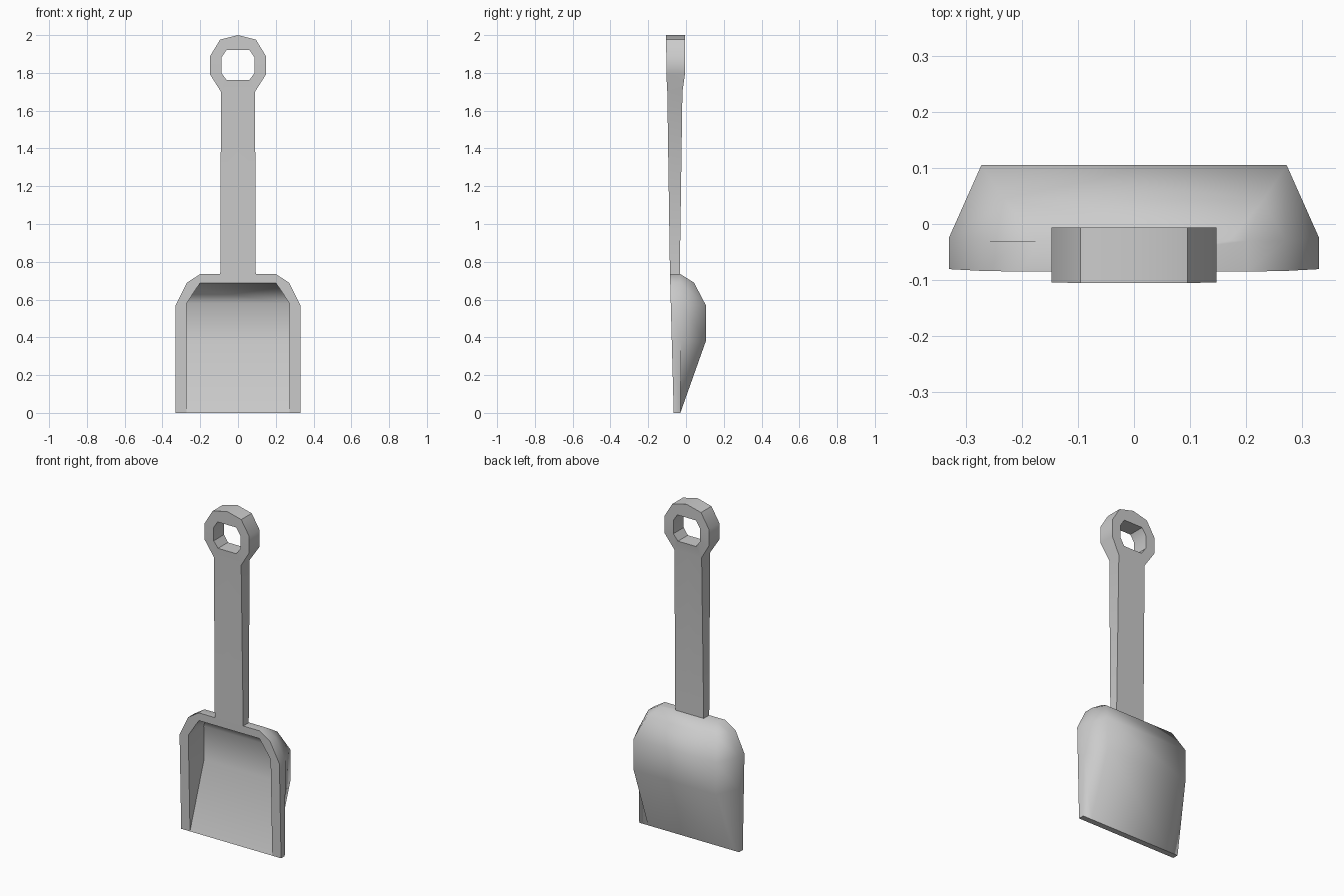
import bpy, bmesh, math

if "Cube" in bpy.data.objects:
    bpy.data.objects.remove(bpy.data.objects["Cube"])


def finish(name, faces, angle):
    """Make an object from a list of coordinate polygons, weld and shade it."""
    bm = bmesh.new()
    for f in faces:
        pts = []
        for p in f:
            if p not in pts:
                pts.append(p)
        if len(pts) > 2:
            bm.faces.new([bm.verts.new(p) for p in pts])
    bmesh.ops.remove_doubles(bm, verts=bm.verts, dist=1e-5)
    bmesh.ops.recalc_face_normals(bm, faces=bm.faces)
    me = bpy.data.meshes.new(name)
    bm.to_mesh(me)
    bm.free()
    ob = bpy.data.objects.new(name, me)
    bpy.context.collection.objects.link(ob)
    bpy.ops.object.select_all(action='DESELECT')
    ob.select_set(True)
    bpy.context.view_layer.objects.active = ob
    bpy.ops.object.shade_smooth_by_angle(angle=math.radians(angle))
    return ob


# Scoop: rows of (outer z, half width, back half width, side y, back y,
#                 inner z, inner half width, floor y or None at the rim)
rows = [
    (0.0, 0.33, 0.272, -0.03, -0.03, 0.0, 0.272, None),
    (0.38, 0.33, 0.272, -0.025, 0.105, 0.38, 0.272, 0.068),
    (0.57, 0.33, 0.272, -0.025, 0.105, 0.58, 0.272, 0.065),
    (0.69, 0.27, 0.23, -0.03, 0.042, 0.655, 0.223, 0.015),
    (0.735, 0.20, 0.17, -0.03, -0.03, 0.688, 0.20, None),
]


def front_y(z):
    return -0.065 - 0.027 * z


def section(zo, w, wb, ys, yb, zi, wi, yi):
    yi = front_y(zi) if yi is None else yi
    half = [(wb, yb, zo), (w, ys, zo), (w, front_y(zo), zo),
            (wi, front_y(zi), zi), (wi, yi, zi)]
    return half + [(-x, y, z) for x, y, z in reversed(half)]


rings = [section(*r) for r in rows]
faces = []
for a, b in zip(rings, rings[1:]):
    for i in range(10):
        j = (i + 1) % 10
        faces.append([a[i], a[j], b[j], b[i]])
t = rings[-1]
faces.append(rings[0])                                  # lip
faces.append([t[2], t[3], t[6], t[7]])                  # upper rim
faces.append([t[0], t[1], t[2], t[7], t[8], t[9]])      # top edge
finish("scoop", faces, 68)

# Handle: right half outline of the stem and loop, and of the hanging hole
outer = [(0.09, 1.7), (0.147, 1.79), (0.147, 1.89), (0.095, 1.976), (0, 2.0)]
hole = [(0.06, 1.762), (0.088, 1.80), (0.088, 1.88), (0.062, 1.92), (0, 1.92)]
stem = [(0, 0.735), (0.094, 0.735)]


def thick(z):
    """Front and back y of the handle at height z."""
    pts = [(0.735, -0.085, -0.033), (1.7, -0.099, -0.019),
           (1.79, -0.104, -0.006), (2.0, -0.105, -0.006)]
    for (z0, f0, b0), (z1, f1, b1) in zip(pts, pts[1:]):
        if z <= z1:
            k = (z - z0) / (z1 - z0)
            return f0 + k * (f1 - f0), b0 + k * (b1 - b0)
    return pts[-1][1:]


polys = [[outer[i], outer[i + 1], hole[i + 1], hole[i]] for i in range(4)]
polys.append([(0, 1.7), outer[0], hole[0], (0, 1.762)])
polys.append(stem + [outer[0], (0, 1.7)])
faces = []
for s in (1, -1):
    for side in (0, 1):
        for p in polys:
            faces.append([(s * x, thick(z)[side], z) for x, z in p])
    for chain in (stem + outer, [(0, 1.762)] + hole):
        for (x0, z0), (x1, z1) in zip(chain, chain[1:]):
            f0, b0 = thick(z0)
            f1, b1 = thick(z1)
            faces.append([(s * x0, f0, z0), (s * x1, f1, z1),
                          (s * x1, b1, z1), (s * x0, b0, z0)])
finish("handle", faces, 35)
